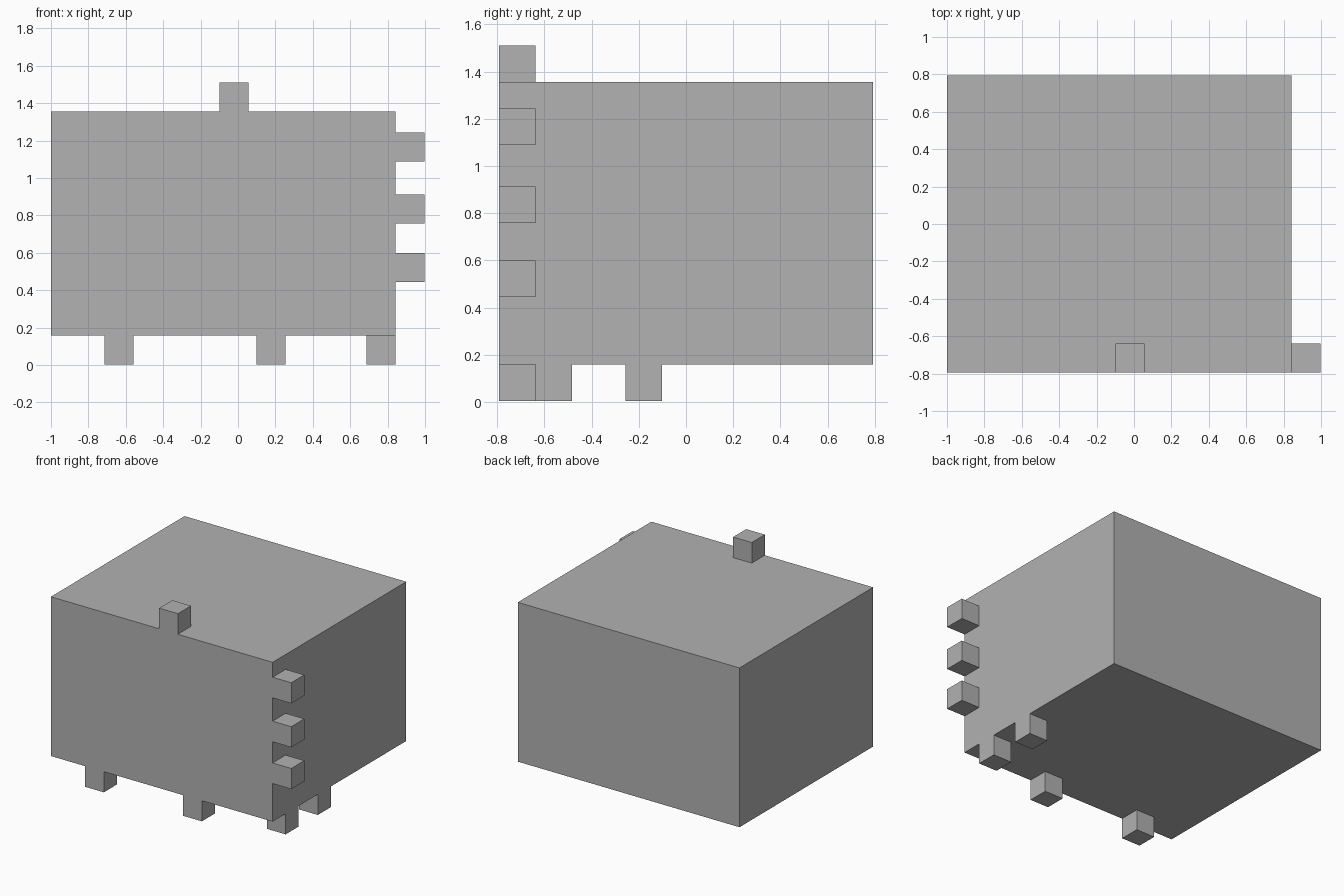
import bpy
import bmesh
from mathutils import Vector

cube = bpy.data.objects.get("Cube")
if cube:
    bpy.data.objects.remove(cube, do_unlink=True)

# Single flat grey
grey = bpy.data.materials.new("plain grey")
grey.use_nodes = True
colour = (0.445, 0.445, 0.445, 1)
grey.diffuse_color = colour
grey.node_tree.nodes["Principled BSDF"].inputs["Base Color"].default_value = colour


def box(name, low, size):
    """Axis-aligned box from its lowest corner."""
    low, size = Vector(low), Vector(size)
    bm = bmesh.new()
    bmesh.ops.create_cube(bm, size=1)
    bmesh.ops.scale(bm, vec=size, verts=bm.verts)
    mesh = bpy.data.meshes.new(name)
    bm.to_mesh(mesh)
    bm.free()
    mesh.materials.append(grey)
    obj = bpy.data.objects.new(name, mesh)
    obj.location = low + size / 2
    bpy.context.collection.objects.link(obj)
    return obj


PEG = 0.155
LEFT, FRONT = 0.843, -0.793
BASE, TOP = 0.158, 1.355


def peg(name, x, y, z):
    return box(name, (x, y, z), (PEG, PEG, PEG))


# Main block
box("body", (-1, FRONT, BASE), (LEFT + 1, -2 * FRONT, TOP - BASE))

# Peg on the top front edge
peg("top_peg", -0.1, FRONT, TOP)

# Column of pegs on the left side, at the front edge
for i, z in enumerate((0.444, 0.758, 1.088)):
    peg(f"side_peg_{i + 1}", LEFT, FRONT, z)

# Pegs underneath: two along the front, two along the left edge
under = BASE - PEG
for i, x in enumerate((-0.715, 0.1)):
    peg(f"front_foot_{i + 1}", x, FRONT, under)
for i, y in enumerate((-0.638, -0.256)):
    peg(f"left_foot_{i + 1}", LEFT - PEG, y, under)
